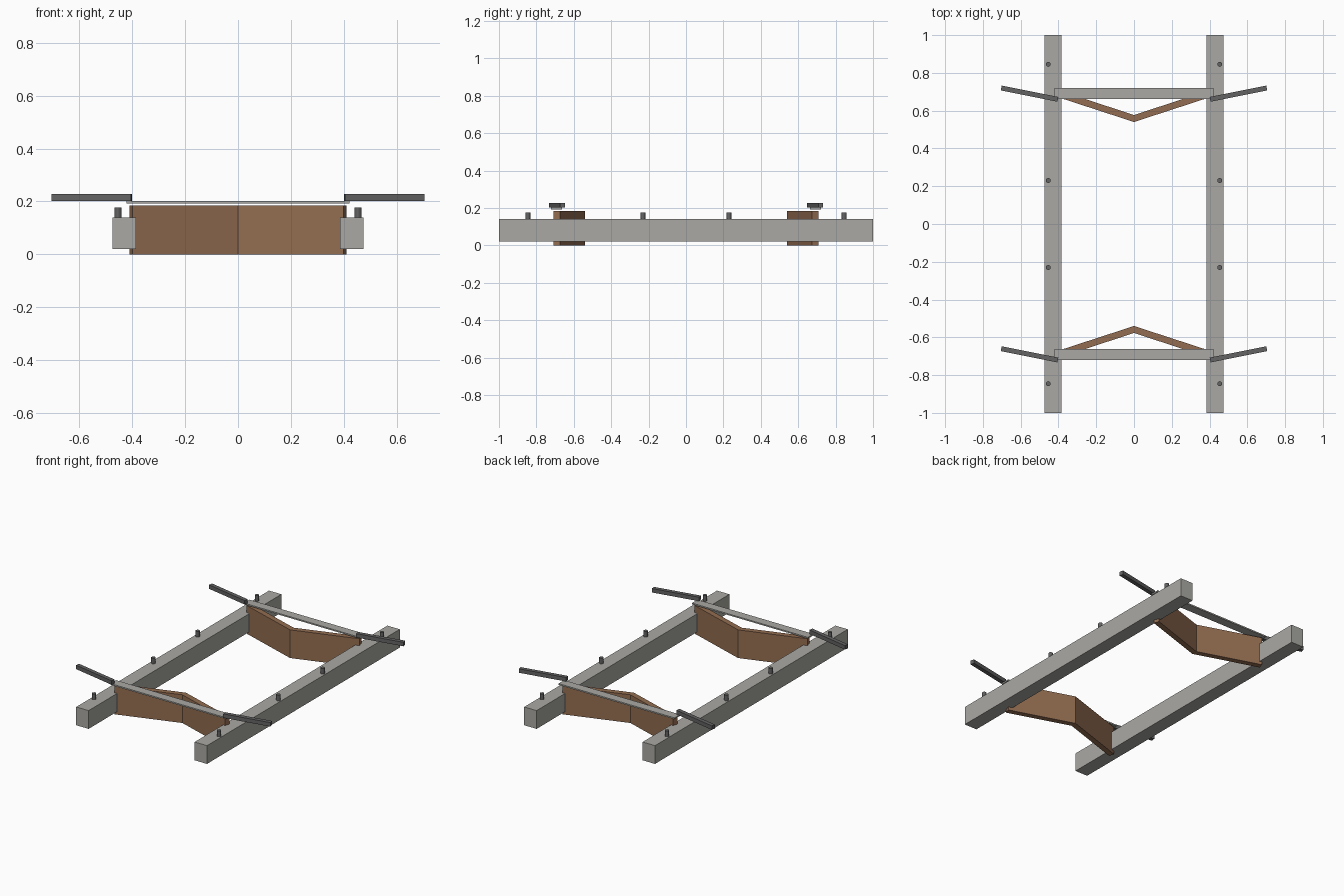
import bpy
import bmesh
import math
from mathutils import Matrix

cube = bpy.data.objects.get("Cube")
if cube:
    bpy.data.objects.remove(cube, do_unlink=True)


def material(name, rgb):
    mat = bpy.data.materials.new(name)
    mat.use_nodes = True
    mat.diffuse_color = (*rgb, 1)
    mat.node_tree.nodes["Principled BSDF"].inputs["Base Color"].default_value = (*rgb, 1)
    return mat


grey = material("light grey", (0.40, 0.395, 0.37))
brown = material("brown", (0.29, 0.152, 0.082))
dark = material("dark grey", (0.125, 0.125, 0.128))


def add_object(name, bm, mat):
    bmesh.ops.recalc_face_normals(bm, faces=bm.faces)
    mesh = bpy.data.meshes.new(name)
    bm.to_mesh(mesh)
    bm.free()
    mesh.materials.append(mat)
    obj = bpy.data.objects.new(name, mesh)
    bpy.context.collection.objects.link(obj)
    return obj


def box(name, center, size, mat, turn=0):
    bm = bmesh.new()
    bmesh.ops.create_cube(bm, size=1)
    bm.transform(Matrix.Translation(center) @ Matrix.Rotation(turn, 4, "Z")
                 @ Matrix.Diagonal((*size, 1)))
    return add_object(name, bm, mat)


def prism(name, outline, height, mat):
    bm = bmesh.new()
    face = bm.faces.new([bm.verts.new((x, y, 0)) for x, y in outline])
    top = bmesh.ops.extrude_face_region(bm, geom=[face])["geom"]
    bmesh.ops.translate(bm, vec=(0, 0, height),
                        verts=[v for v in top if isinstance(v, bmesh.types.BMVert)])
    return add_object(name, bm, mat)


def pin(name, x, y):
    bm = bmesh.new()
    bmesh.ops.create_cone(bm, cap_ends=True, segments=12, radius1=0.013, radius2=0.013,
                          depth=0.05, matrix=Matrix.Translation((x, y, 0.152)))
    obj = add_object(name, bm, dark)
    for face in obj.data.polygons:
        face.use_smooth = False


# Long side rails with their upright pins
for side, sx in (("left", 1), ("right", -1)):
    box(f"{side}_rail", (sx * 0.43, 0, 0.08), (0.09, 2, 0.12), grey)
    for i, y in enumerate((-0.845, -0.23, 0.23, 0.845)):
        pin(f"{side}_pin_{i + 1}", sx * 0.454, y)

# Bent cross boards, flat bars above them and splayed arms
for end, sy in (("front", -1), ("back", 1)):
    half = [(0, 0.54), (0.411, 0.674), (0.40, 0.708), (0, 0.577)]
    outline = half + [(-x, y) for x, y in reversed(half[1:3])]
    prism(f"{end}_bent_board", [(x, sy * y) for x, y in outline], 0.185, brown)
    box(f"{end}_flat_bar", (0, sy * 0.692, 0.197), (0.842, 0.058, 0.009), grey)
    for side, sx in (("left", 1), ("right", -1)):
        box(f"{end}_{side}_arm", (sx * 0.553, sy * 0.69, 0.215),
            (0.306, 0.026, 0.026), dark, sx * math.radians(11.3))
